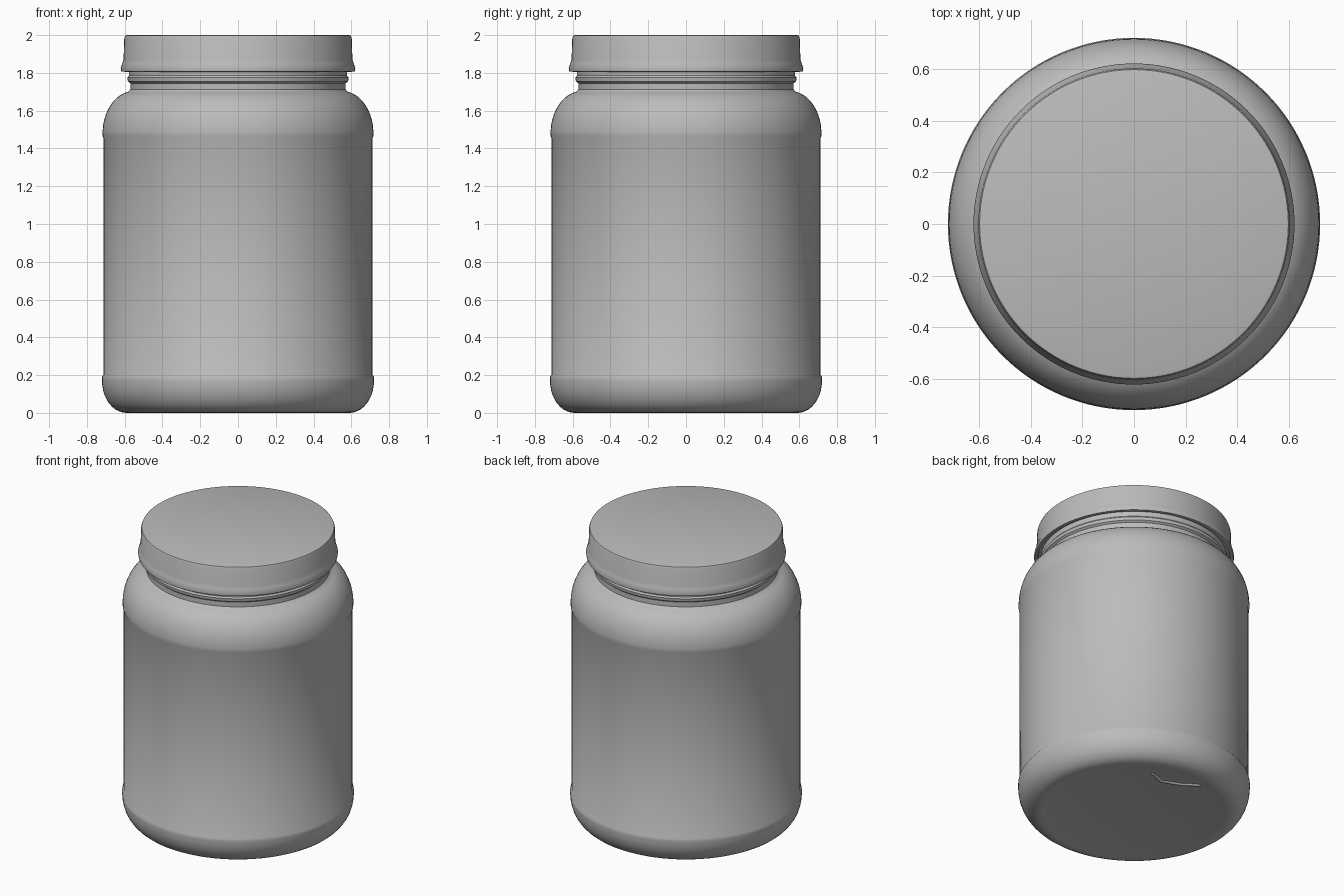
import bpy, bmesh, math
from mathutils import Matrix

cube = bpy.data.objects.get("Cube")
if cube:
    bpy.data.objects.remove(cube, do_unlink=True)

grey = bpy.data.materials.new("plain_grey")
grey.use_nodes = True
colour = (0.5, 0.5, 0.5, 1)
grey.diffuse_color = colour
grey.node_tree.nodes["Principled BSDF"].inputs["Base Color"].default_value = colour


def finish(obj, angle=35):
    obj.data.materials.append(grey)
    bpy.ops.object.select_all(action="DESELECT")
    obj.select_set(True)
    bpy.context.view_layer.objects.active = obj
    bpy.ops.object.shade_smooth_by_angle(angle=math.radians(angle))


def lathe(name, profile, steps=128):
    """Spin an (r, z) profile around the z axis; it starts and ends on the axis."""
    bm = bmesh.new()
    verts = [bm.verts.new((r, 0, z)) for r, z in profile]
    edges = [bm.edges.new(pair) for pair in zip(verts, verts[1:])]
    bmesh.ops.spin(bm, geom=verts + edges, cent=(0, 0, 0), axis=(0, 0, 1),
                   angle=math.tau, steps=steps, use_merge=False)
    bmesh.ops.remove_doubles(bm, verts=bm.verts, dist=0.0005)
    bmesh.ops.recalc_face_normals(bm, faces=bm.faces)
    mesh = bpy.data.meshes.new(name)
    bm.to_mesh(mesh)
    bm.free()
    obj = bpy.data.objects.new(name, mesh)
    bpy.context.collection.objects.link(obj)
    finish(obj)
    return obj


def arc(cr, cz, rr, rz, start, end, n=10):
    """Points of an elliptical arc, angles in degrees."""
    angles = [math.radians(start + (end - start) * i / n) for i in range(n + 1)]
    return [(cr + rr * math.cos(a), cz + rz * math.sin(a)) for a in angles]


# Jar: shallow recessed base, rounded heel, label panel, shoulder, threaded neck
jar = [(0, 0.014), (0.5, 0.012), (0.56, 0.004)]
jar += arc(0.59, 0.17, 0.13, 0.17, -90, 0)
jar += [(0.72, 0.19), (0.711, 0.203), (0.711, 1.45), (0.717, 1.467)]
jar += arc(0.55, 1.48, 0.167, 0.225, 3, 80)
jar += [(0.57, 1.712), (0.57, 1.745), (0.583, 1.755), (0.586, 1.775),
        (0.578, 1.785), (0.578, 1.83), (0, 1.83)]
lathe("jar_body", jar)

# Lid: flared lower bead, straight skirt, flat top
lid = [(0, 1.82), (0.595, 1.82), (0.6, 1.806), (0.618, 1.808), (0.621, 1.825),
       (0.613, 1.85), (0.606, 1.87), (0.602, 1.985), (0.597, 1.997),
       (0.588, 2.0), (0, 2.0)]
lathe("lid", lid)

# Small moulded ridge under the base
curve = bpy.data.curves.new("base_ridge", "CURVE")
curve.dimensions = "3D"
curve.bevel_depth = 0.012
curve.use_fill_caps = True
path = [(0.2, 0.42), (0.1, 0.38), (-0.02, 0.43), (-0.12, 0.5)]
spline = curve.splines.new("POLY")
spline.points.add(len(path) - 1)
for point, (x, y) in zip(spline.points, path):
    point.co = (x, y, 0.014, 1)
ridge = bpy.data.objects.new("base_ridge", curve)
bpy.context.collection.objects.link(ridge)
curve.materials.append(grey)
